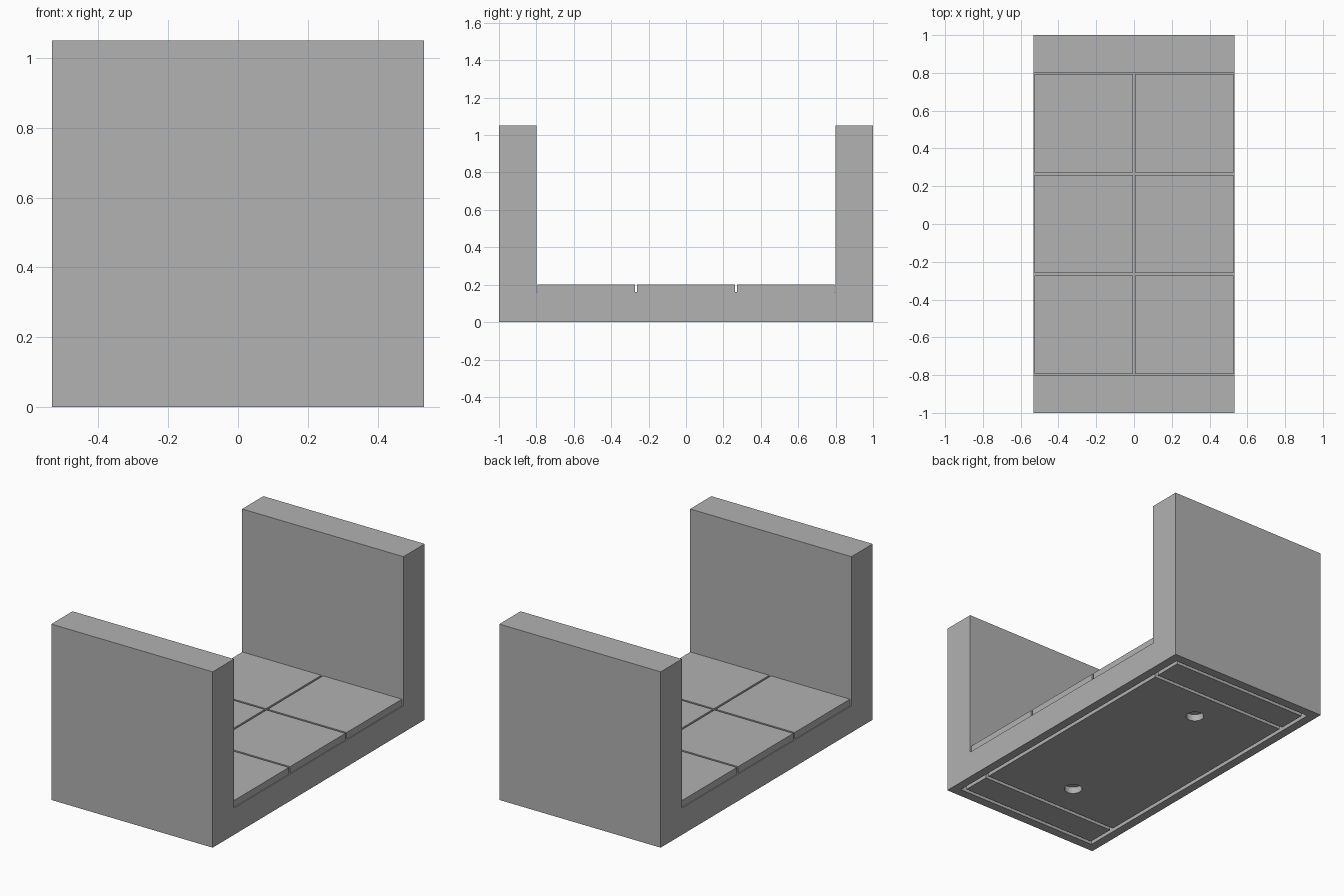
import bpy
import bmesh
from mathutils import Matrix, Vector

old = bpy.data.objects.get("Cube")
if old:
    bpy.data.objects.remove(old, do_unlink=True)

HALF_X, HALF_Y, HEIGHT = 0.533, 1.0, 1.05
FLOOR, TILE_TOP, WALL_Y = 0.16, 0.2, 0.8
INSET, DEPTH = 0.006, 0.04

grey = bpy.data.materials.new("light_grey")
grey.use_nodes = True
COLOUR = (0.445, 0.445, 0.445, 1)
grey.diffuse_color = COLOUR
grey.node_tree.nodes["Principled BSDF"].inputs["Base Color"].default_value = COLOUR


def add_object(name, bm):
    bmesh.ops.recalc_face_normals(bm, faces=bm.faces)
    mesh = bpy.data.meshes.new(name)
    bm.to_mesh(mesh)
    bm.free()
    mesh.materials.append(grey)
    obj = bpy.data.objects.new(name, mesh)
    bpy.context.collection.objects.link(obj)
    return obj


def box(name, low, high):
    low, high = Vector(low), Vector(high)
    bm = bmesh.new()
    matrix = Matrix.Translation((low + high) / 2) @ Matrix.Diagonal((*(high - low), 1))
    bmesh.ops.create_cube(bm, size=1, matrix=matrix)
    return add_object(name, bm)


def cylinder(name, x, y, radius, depth):
    bm = bmesh.new()
    bmesh.ops.create_cone(bm, cap_ends=True, segments=32, radius1=radius,
                          radius2=radius, depth=depth * 2,
                          matrix=Matrix.Translation((x, y, 0)))
    return add_object(name, bm)


# Trough body: U-shaped profile extruded across the width
profile = [(-HALF_Y, 0), (HALF_Y, 0), (HALF_Y, HEIGHT), (WALL_Y, HEIGHT),
           (WALL_Y, FLOOR), (-WALL_Y, FLOOR), (-WALL_Y, HEIGHT), (-HALF_Y, HEIGHT)]
bm = bmesh.new()
face = bm.faces.new([bm.verts.new((-HALF_X, y, z)) for y, z in profile])
side = bmesh.ops.extrude_face_region(bm, geom=[face])["geom"]
bmesh.ops.translate(bm, vec=(2 * HALF_X, 0, 0),
                    verts=[v for v in side if isinstance(v, bmesh.types.BMVert)])
body = add_object("trough_body", bm)

# Underside grooves and two round sockets
OUT_X, IN_X, OUT_Y = 0.48, 0.457, 0.945
cutters = []
for s in (-1, 1):
    x0, x1 = sorted((s * IN_X, s * OUT_X))
    cutters.append(box("long_groove_cutter", (x0, -OUT_Y, -DEPTH), (x1, OUT_Y, DEPTH)))
    for near in (0.73, OUT_Y - 0.023):
        y0, y1 = sorted((s * near, s * (near + 0.023)))
        cutters.append(box("cross_groove_cutter", (-OUT_X, y0, -DEPTH), (OUT_X, y1, DEPTH)))
    cutters.append(cylinder("socket_cutter", 0, s * 0.533, 0.05, DEPTH))

bpy.context.view_layer.objects.active = body
for cutter in cutters:
    cutter.hide_render = True
    mod = body.modifiers.new("cut", 'BOOLEAN')
    mod.operation = 'DIFFERENCE'
    mod.solver = 'EXACT'
    mod.object = cutter
    bpy.ops.object.modifier_apply(modifier=mod.name)
for cutter in cutters:
    bpy.data.objects.remove(cutter, do_unlink=True)

# Floor tiles, two across and three along
pitch = 2 * WALL_Y / 3
for col in range(2):
    for row in range(3):
        x, y = -HALF_X + col * HALF_X, -WALL_Y + row * pitch
        box("floor_tile", (x + INSET, y + INSET, FLOOR - 0.01),
            (x + HALF_X - INSET, y + pitch - INSET, TILE_TOP))
